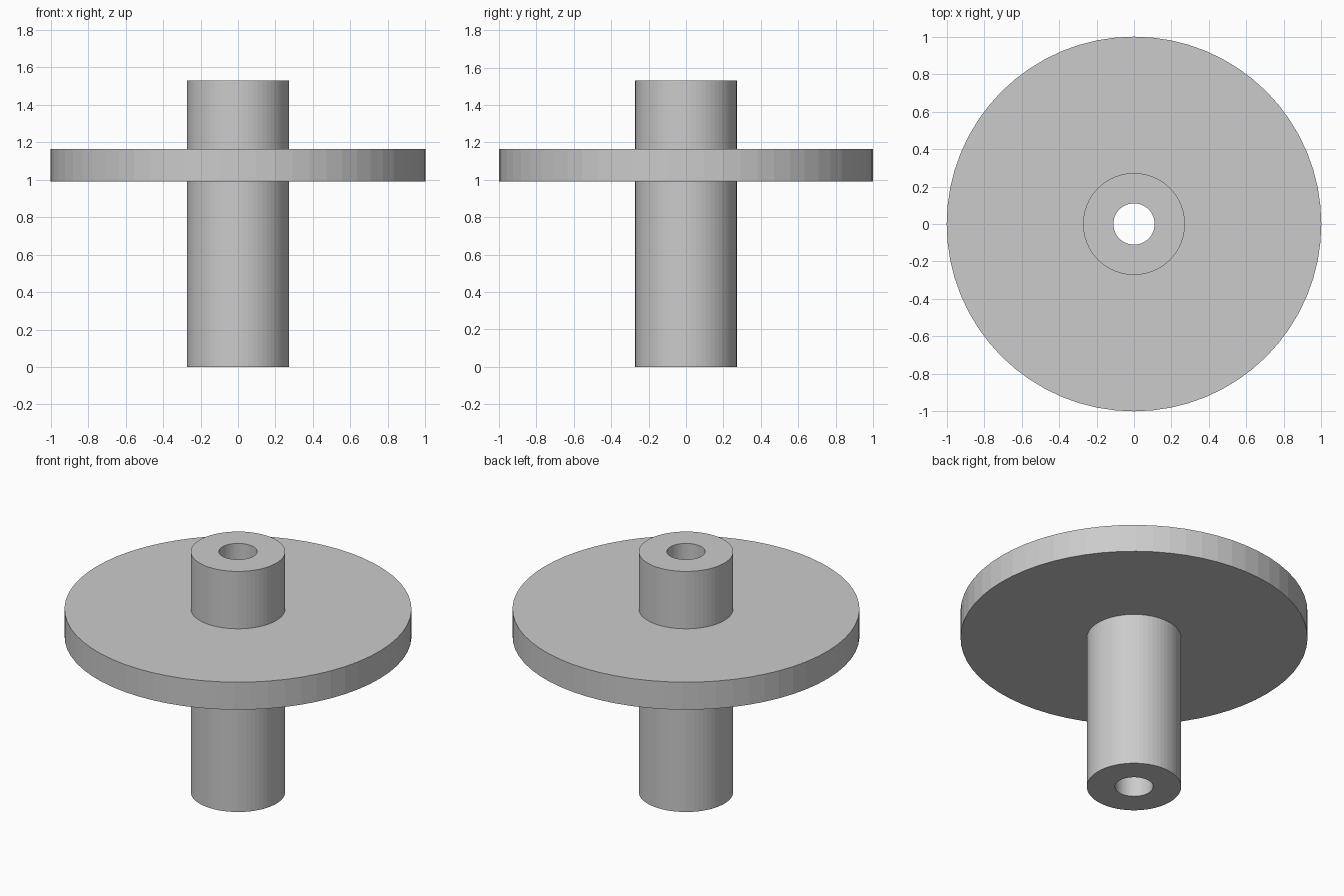
import bpy, bmesh
from math import cos, sin, tau

if "Cube" in bpy.data.objects:
    bpy.data.objects.remove(bpy.data.objects["Cube"])

SEGMENTS = 64
BORE, HUB, DISC = 0.11, 0.272, 1.0
BOTTOM, TOP = 0.0, 1.53
DISC_LOW, DISC_HIGH = 0.99, 1.165


def lathe(name, profile):
    """Revolve a closed (radius, z) profile about the z axis."""
    bm = bmesh.new()
    rings = [[bm.verts.new((r * cos(tau * i / SEGMENTS), r * sin(tau * i / SEGMENTS), z))
              for i in range(SEGMENTS)] for r, z in profile]
    for a, b in zip(rings, rings[1:] + rings[:1]):
        for i in range(SEGMENTS):
            j = (i + 1) % SEGMENTS
            bm.faces.new((a[i], a[j], b[j], b[i]))
    bmesh.ops.recalc_face_normals(bm, faces=bm.faces[:])
    mesh = bpy.data.meshes.new(name)
    bm.to_mesh(mesh)
    bm.free()
    obj = bpy.data.objects.new(name, mesh)
    bpy.context.collection.objects.link(obj)
    return obj


# Flanged sleeve: hub tube and disc as one solid with a through bore
lathe("flanged_sleeve", [
    (BORE, BOTTOM), (HUB, BOTTOM),
    (HUB, DISC_LOW), (DISC, DISC_LOW),
    (DISC, DISC_HIGH), (HUB, DISC_HIGH),
    (HUB, TOP), (BORE, TOP),
])
